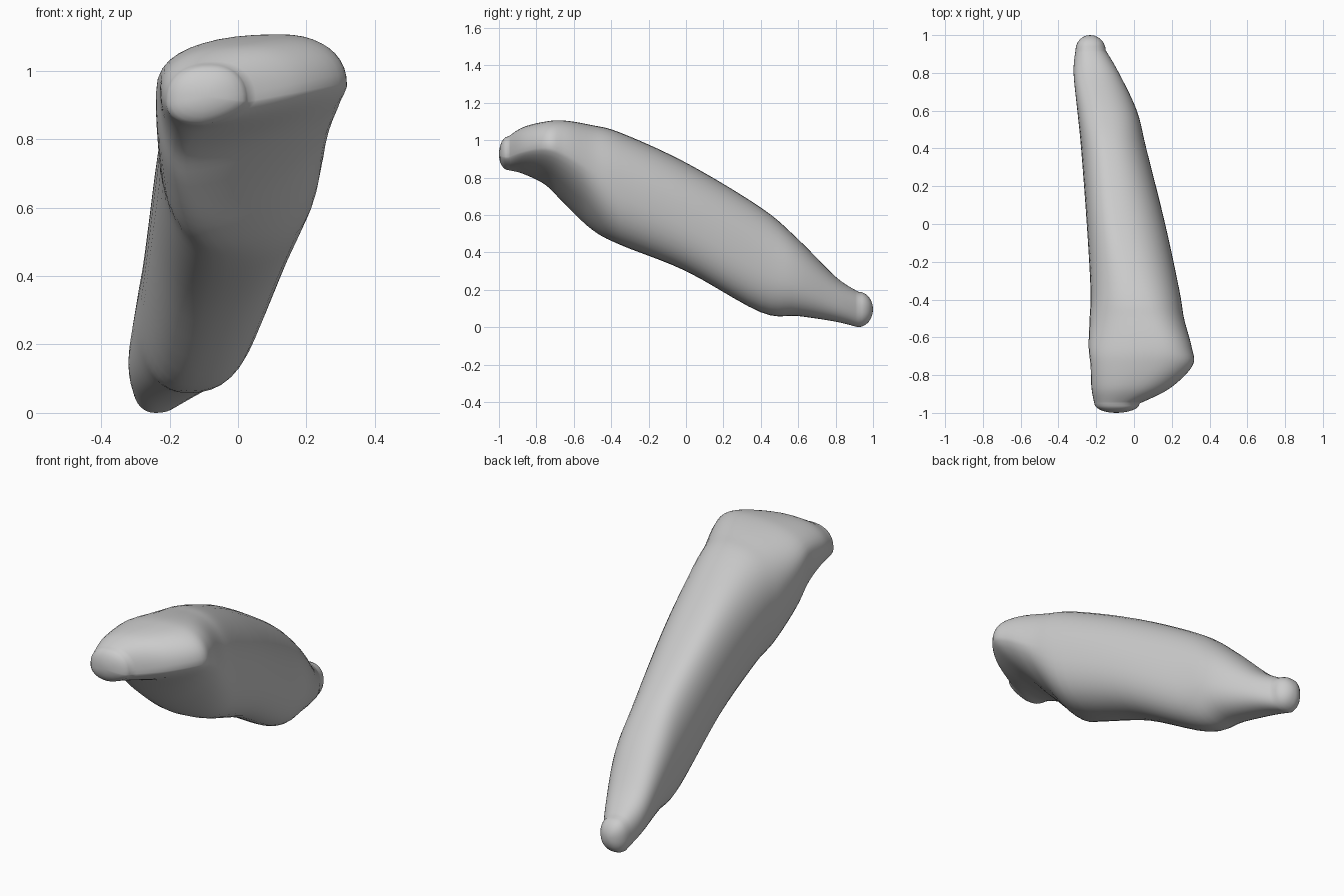
import bpy, bmesh, math

if "Cube" in bpy.data.objects:
    bpy.data.objects.remove(bpy.data.objects["Cube"])

# Cross-sections along y: y, left x, right x, bottom z, top z,
# x of bottom, x of top, z of the widest level
SECTIONS = [
    (-0.95, -0.21, 0.03, 0.84, 1.02, -0.11, -0.08, 0.91),
    (-0.87, -0.225, 0.19, 0.82, 1.07, -0.12, 0.00, 0.94),
    (-0.75, -0.23, 0.31, 0.76, 1.10, -0.15, 0.10, 0.96),
    (-0.65, -0.24, 0.305, 0.66, 1.105, -0.14, 0.12, 0.93),
    (-0.50, -0.235, 0.265, 0.52, 1.08, -0.08, 0.06, 0.84),
    (-0.35, -0.23, 0.24, 0.44, 1.04, -0.03, 0.01, 0.76),
    (0.00, -0.25, 0.165, 0.30, 0.88, -0.06, -0.09, 0.59),
    (0.40, -0.28, 0.065, 0.08, 0.64, -0.13, -0.14, 0.35),
    (0.60, -0.30, 0.015, 0.06, 0.47, -0.16, -0.16, 0.26),
    (0.80, -0.32, -0.08, 0.03, 0.27, -0.20, -0.21, 0.15),
    (0.92, -0.31, -0.15, 0.00, 0.19, -0.24, -0.24, 0.10),
]
SIDES, STEPS = 40, 5


def blend(a, b, c, d, t):
    """Smooth curve from b to c."""
    return 0.5 * (2 * b + (c - a) * t + (2 * a - 5 * b + 4 * c - d) * t * t
                  + (3 * b - a - 3 * c + d) * t ** 3)


def ring(sec):
    """Rounded section; the underside of the head is undercut on the right."""
    y, x0, x1, z0, z1, xb, xt, zm = sec
    undercut = 1.5 if y < -0.55 else min(2.3, 1.5 + 4 * (y + 0.55))
    pts = []
    for i in range(SIDES):
        a = 2 * math.pi * i / SIDES
        c, s = math.cos(a), math.sin(a)
        n = undercut if (c > 0 and s < 0) else 2.3
        u, v = abs(c) ** (2 / n), abs(s) ** (2 / n)
        xm = xt if s > 0 else xb
        x = xm + ((x1 if c > 0 else x0) - xm) * u
        z = zm + ((z1 if s > 0 else z0) - zm) * v
        pts.append((x, y, z))
    return pts


def cap(pts, y_end):
    """Rings shrinking along a quarter circle to a rounded end."""
    cx = sum(p[0] for p in pts) / SIDES
    cz = sum(p[2] for p in pts) / SIDES
    out = []
    for k in range(1, 6):
        a = k / 6 * math.pi / 2
        f, g = math.cos(a), math.sin(a)
        out.append([(cx + (x - cx) * f, y + (y_end - y) * g, cz + (z - cz) * f)
                    for x, y, z in pts])
    return out, (cx, y_end, cz)


# Interpolated sections with rounded ends
sections = []
last = len(SECTIONS) - 1
for k in range(last):
    quad = [SECTIONS[max(0, min(last, k + j))] for j in (-1, 0, 1, 2)]
    for t in range(STEPS):
        sections.append([blend(*vals, t / STEPS) for vals in zip(*quad)])
sections.append(SECTIONS[-1])
loops = [ring(s) for s in sections]
front, front_tip = cap(loops[0], -1.0)
back, back_tip = cap(loops[-1], 1.0)
loops = front[::-1] + loops + back

# Tapered body
bm = bmesh.new()
rings = [[bm.verts.new(p) for p in loop] for loop in loops]
for r0, r1 in zip(rings, rings[1:]):
    for i in range(SIDES):
        j = (i + 1) % SIDES
        bm.faces.new((r0[i], r0[j], r1[j], r1[i]))
for r, p in ((rings[0], front_tip), (rings[-1], back_tip)):
    tip = bm.verts.new(p)
    for i in range(SIDES):
        bm.faces.new((r[i], r[(i + 1) % SIDES], tip))
bmesh.ops.recalc_face_normals(bm, faces=bm.faces)
for f in bm.faces:
    f.smooth = True
mesh = bpy.data.meshes.new("tapered_body")
bm.to_mesh(mesh)
bm.free()
body = bpy.data.objects.new("tapered_body", mesh)
bpy.context.collection.objects.link(body)
